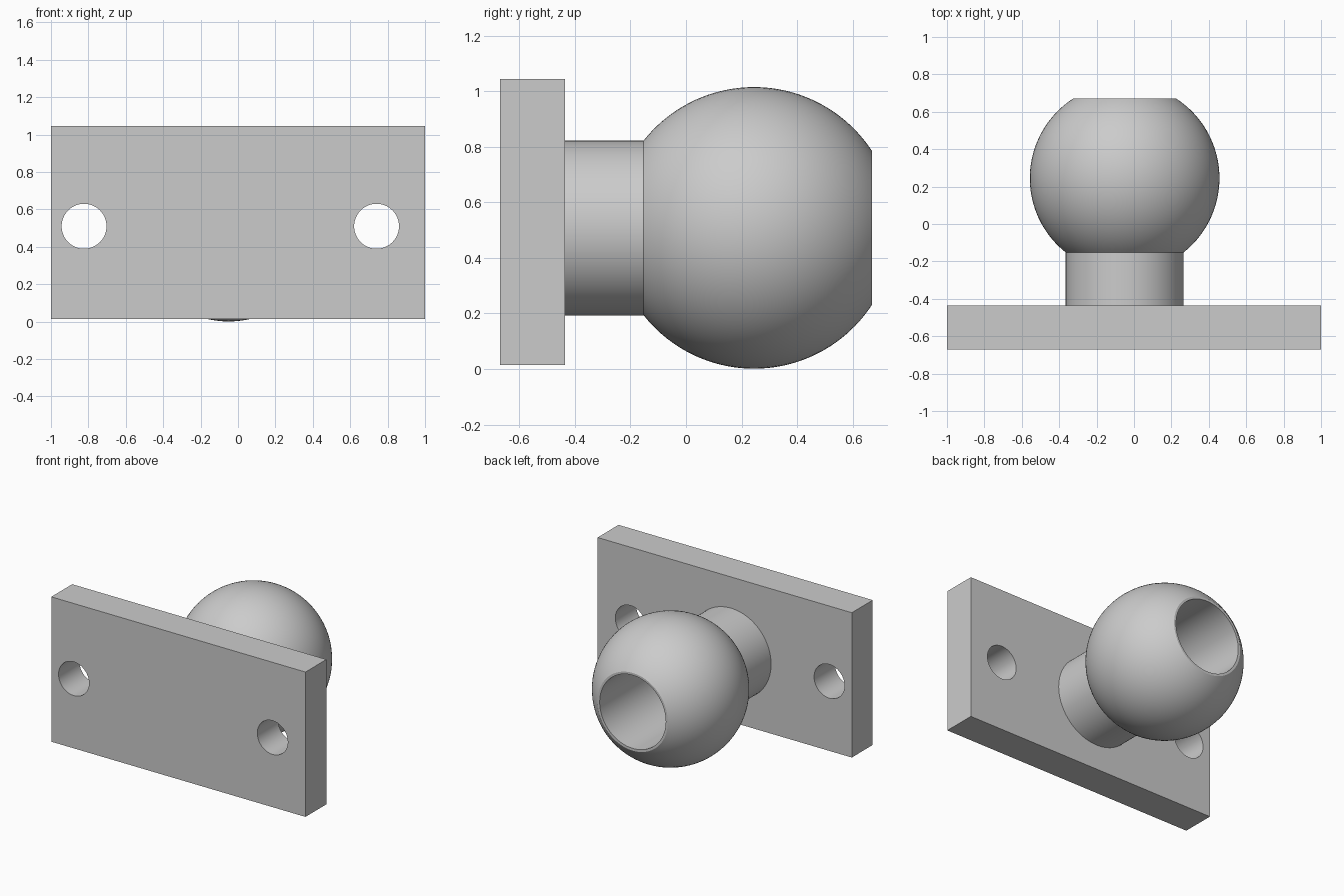
import bpy, bmesh, math
from mathutils import Matrix, Vector

cube = bpy.data.objects.get("Cube")
if cube:
    bpy.data.objects.remove(cube, do_unlink=True)

grey = bpy.data.materials.new("light_grey")
grey.use_nodes = True
colour = (0.6, 0.6, 0.6, 1.0)
grey.diffuse_color = colour
grey.node_tree.nodes["Principled BSDF"].inputs["Base Color"].default_value = colour


def make_object(name, bm):
    bmesh.ops.recalc_face_normals(bm, faces=bm.faces[:])
    mesh = bpy.data.meshes.new(name)
    bm.to_mesh(mesh)
    bm.free()
    mesh.materials.append(grey)
    obj = bpy.data.objects.new(name, mesh)
    bpy.context.collection.objects.link(obj)
    return obj


def activate(obj):
    bpy.ops.object.select_all(action="DESELECT")
    obj.select_set(True)
    bpy.context.view_layer.objects.active = obj


def smooth(obj):
    activate(obj)
    bpy.ops.object.shade_smooth_by_angle(angle=math.radians(30))


# Mounting plate
PLATE_FRONT, PLATE_BACK = -0.67, -0.435
bm = bmesh.new()
bmesh.ops.create_cube(bm, size=1)
bmesh.ops.scale(bm, vec=(2, PLATE_BACK - PLATE_FRONT, 1.03), verts=bm.verts)
bmesh.ops.translate(bm, vec=(0, (PLATE_BACK + PLATE_FRONT) / 2, 0.53), verts=bm.verts)
plate = make_object("mounting_plate", bm)

# Screw holes through the plate
for x in (-0.823, 0.741):
    bm = bmesh.new()
    place = Matrix.Translation((x, -0.55, 0.51)) @ Matrix.Rotation(math.pi / 2, 4, "X")
    bmesh.ops.create_cone(bm, cap_ends=True, segments=64, radius1=0.12,
                          radius2=0.12, depth=0.6, matrix=place)
    cutter = make_object("screw_hole_cutter", bm)
    cutter.hide_render = True
    activate(plate)
    cut = plate.modifiers.new("screw_hole", "BOOLEAN")
    cut.operation, cut.solver, cut.object = "DIFFERENCE", "EXACT", cutter
    bpy.ops.object.modifier_apply(modifier=cut.name)
    bpy.data.objects.remove(cutter, do_unlink=True)
smooth(plate)

# Neck, ball and bore as one turned profile of (radius, y)
BALL_R, BALL_Y, NECK_R, BORE_R, END_Y = 0.507, 0.245, 0.315, 0.26, 0.67
start = -math.acos(NECK_R / BALL_R)
stop = math.asin((END_Y - BALL_Y) / BALL_R)
STEPS = 40
profile = [(0, -0.45), (NECK_R, -0.45)]
for i in range(STEPS + 1):
    a = start + (stop - start) * i / STEPS
    profile.append((BALL_R * math.cos(a), BALL_Y + BALL_R * math.sin(a)))
profile += [(BORE_R, END_Y), (BORE_R, -0.42), (0, -0.42)]

bm = bmesh.new()
axis_point = Vector((-0.05, 0, 0.508))
verts = [bm.verts.new(axis_point + Vector((r, y, 0))) for r, y in profile]
edges = [bm.edges.new(pair) for pair in zip(verts, verts[1:])]
bmesh.ops.spin(bm, geom=verts + edges, cent=axis_point, axis=(0, 1, 0),
               angle=math.tau, steps=96, use_duplicate=False)
bmesh.ops.remove_doubles(bm, verts=bm.verts[:], dist=0.0005)
smooth(make_object("ball_stud", bm))
